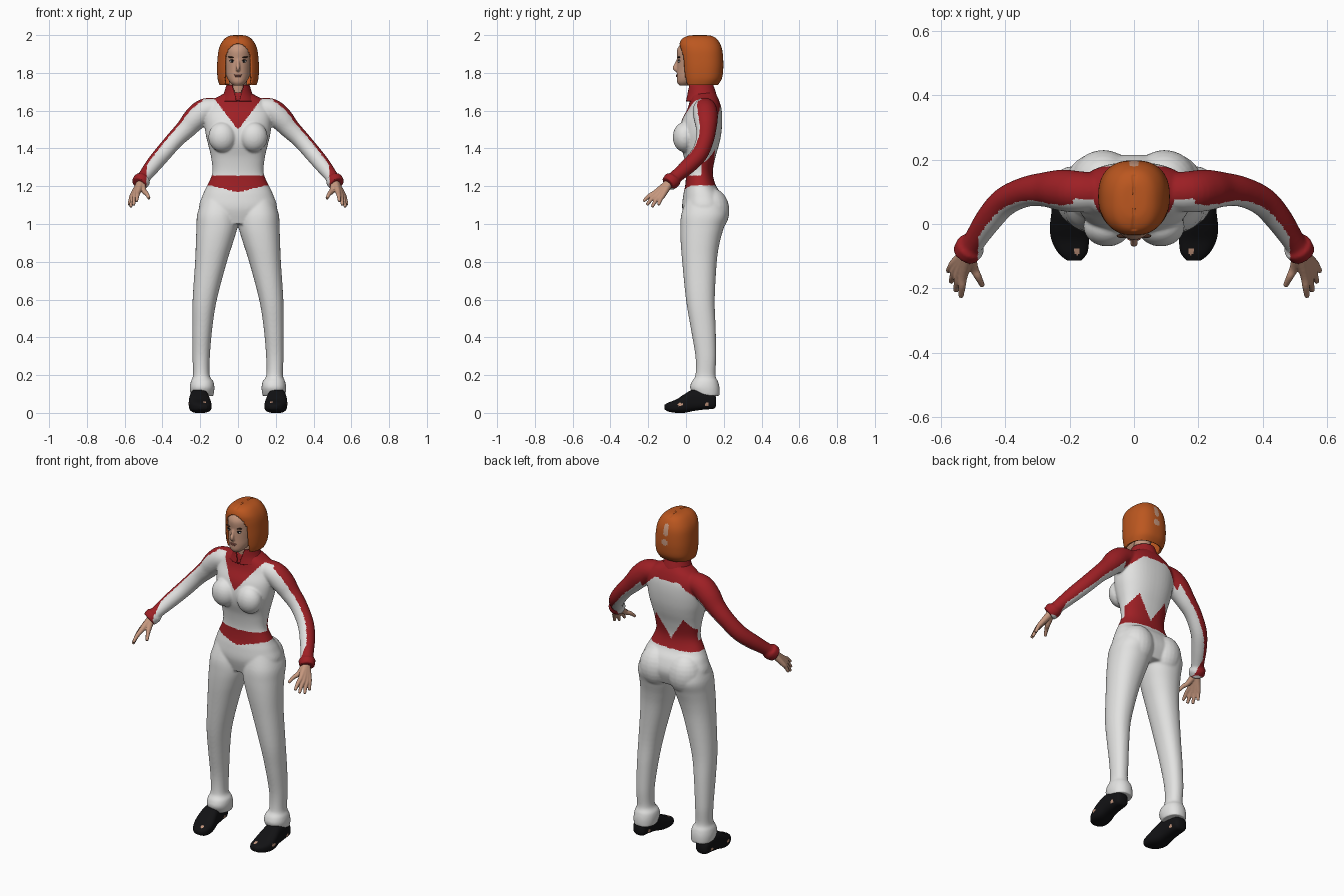
import bpy, bmesh, math
from mathutils import Vector, Matrix

if "Cube" in bpy.data.objects:
    bpy.data.objects.remove(bpy.data.objects["Cube"])


def material(name, rgb):
    m = bpy.data.materials.new(name)
    m.diffuse_color = (*rgb, 1)
    m.use_nodes = True
    m.node_tree.nodes["Principled BSDF"].inputs["Base Color"].default_value = m.diffuse_color
    return m


WHITE = material("white_cloth", (0.76, 0.76, 0.75))
RED = material("red_cloth", (0.34, 0.014, 0.018))
SKIN = material("skin", (0.56, 0.31, 0.21))
HAIR = material("orange_hair", (0.50, 0.095, 0.014))
BLACK = material("black_leather", (0.006, 0.006, 0.007))
LIPS = material("lips", (0.33, 0.12, 0.09))
BROW = material("dark_brown", (0.05, 0.02, 0.012))


def spline(rows, k):
    """Resample rows of numbers with a Catmull-Rom curve."""
    out = []
    for i in range(len(rows) - 1):
        a, b, c, d = (rows[max(0, min(len(rows) - 1, i + o))] for o in (-1, 0, 1, 2))
        for j in range(k):
            t = j / k
            out.append([0.5 * (2 * q + (r - p) * t + (2 * p - 5 * q + 4 * r - s) * t * t
                               + (3 * q - p - 3 * r + s) * t ** 3)
                        for p, q, r, s in zip(a, b, c, d)])
    return out + [list(rows[-1])]


def skin_rings(bm, rings, caps=True):
    vs = [[bm.verts.new(co) for co in ring] for ring in rings]
    n = len(vs[0])
    for a, b in zip(vs, vs[1:]):
        for i in range(n):
            bm.faces.new((a[i], a[(i + 1) % n], b[(i + 1) % n], b[i]))
    if caps:
        bm.faces.new(vs[0])
        bm.faces.new(vs[-1])


def loft(bm, rows, k=5, n=48, p=2.0, side=1, along="z", caps=True):
    """Rows: station, centre x, half width, low and high of the depth axis."""
    rings = []
    for st, cx, hw, lo, hi in spline(rows, k):
        ring = []
        for i in range(n):
            a = 2 * math.pi * (i + 0.5) / n
            c, s = math.cos(a), math.sin(a)
            x = side * (cx + hw * math.copysign(abs(c) ** (2 / p), c))
            d = (lo + hi) / 2 + (hi - lo) / 2 * math.copysign(abs(s) ** (2 / p), s)
            ring.append((x, d, st) if along == "z" else (x, st, d))
        rings.append(ring)
    skin_rings(bm, rings, caps)


def tube(bm, pts, k=5, n=24, side=1):
    """Points: x, y, z, radius."""
    rows = spline(pts, k)
    cs = [Vector((side * r[0], r[1], r[2])) for r in rows]
    rings = []
    for i, r in enumerate(rows):
        t = (cs[min(i + 1, len(cs) - 1)] - cs[max(i - 1, 0)]).normalized()
        u = t.cross(Vector((0, 1, 0))).normalized()
        w = t.cross(u)
        rings.append([cs[i] + r[3] * (math.cos(a) * u + math.sin(a) * w)
                      for a in (2 * math.pi * j / n for j in range(n))])
    skin_rings(bm, rings)


def ball(bm, c, r, tilt=0):
    m = Matrix.Translation(c) @ Matrix.Rotation(tilt, 4, "Y") @ Matrix.Diagonal((*r, 1))
    bmesh.ops.create_uvsphere(bm, u_segments=24, v_segments=14, radius=1, matrix=m)


def finish(name, bm, mats, rule=None, voxel=0, smooth=0, thick=0):
    """Make the object, bake its modifiers, then colour faces by rule."""
    bmesh.ops.recalc_face_normals(bm, faces=bm.faces)
    me = bpy.data.meshes.new(name)
    bm.to_mesh(me)
    bm.free()
    ob = bpy.data.objects.new(name, me)
    bpy.context.collection.objects.link(ob)
    if voxel:
        m = ob.modifiers.new("merge", "REMESH")
        m.mode, m.voxel_size = "VOXEL", voxel
    if smooth:
        m = ob.modifiers.new("soften", "SMOOTH")
        m.factor, m.iterations = 0.5, smooth
    if thick:
        m = ob.modifiers.new("thickness", "SOLIDIFY")
        m.thickness, m.offset = thick, -1
    dg = bpy.context.evaluated_depsgraph_get()
    ob.data = bpy.data.meshes.new_from_object(ob.evaluated_get(dg))
    ob.modifiers.clear()
    ob.data.materials.clear()
    for mat in mats:
        ob.data.materials.append(mat)
    for f in ob.data.polygons:
        f.use_smooth = True
        f.material_index = int(rule(f.center, f.normal)) if rule else 0
    return ob


# Jumpsuit: torso, bust, seat, legs and sleeves merged into one skin
bm = bmesh.new()
loft(bm, [(1.0, 0, .15, .0, .19), (1.08, 0, .205, -.02, .215), (1.15, 0, .188, -.015, .195),
          (1.2, 0, .165, -.005, .16), (1.27, 0, .136, .0, .142), (1.35, 0, .142, -.01, .155),
          (1.42, 0, .158, -.03, .175), (1.48, 0, .172, -.035, .187), (1.55, 0, .178, -.022, .192),
          (1.61, 0, .172, .008, .188), (1.655, 0, .135, .02, .175), (1.685, 0, .085, .025, .16),
          (1.7, 0, .06, .03, .15)], p=2.3)
for s in (1, -1):
    ball(bm, (s * .083, -.008, 1.46), (.074, .062, .08))
    ball(bm, (s * .095, .135, 1.07), (.1, .095, .12))
    loft(bm, [(1.13, .1, .09, .0, .2), (1.05, .108, .108, -.025, .22), (.98, .112, .108, -.03, .2),
              (.9, .125, .098, -.028, .178), (.8, .143, .084, -.02, .163), (.6, .176, .064, .0, .152),
              (.45, .189, .053, .025, .157), (.3, .195, .046, .05, .16), (.2, .194, .044, .05, .156),
              (.165, .19, .06, .03, .17), (.13, .19, .065, .022, .178), (.09, .19, .06, .045, .178)],
         side=s, p=2.2)
    tube(bm, [(.08, .1, 1.61, .055), (.17, .1, 1.602, .064), (.225, .105, 1.56, .064),
              (.275, .107, 1.505, .054), (.335, .1, 1.445, .047), (.4, .07, 1.37, .045),
              (.45, .015, 1.31, .042), (.5, -.06, 1.245, .035), (.507, -.07, 1.235, .046),
              (.524, -.095, 1.212, .042)], side=s)


def suit_red(c, n):
    ax, nx = abs(c.x), math.copysign(1, c.x) * n.x
    if ax > .19 and c.z > 1.19 and (ax > .23 or c.z > 1.4):
        return ax > .485 or .62 * nx + .6 * n.y + .5 * n.z > .2
    front = c.y < .078
    if c.z < 1.45:
        low = min(1.205, 1.168 + .25 * ax) if front else 1.205
        top = 1.255 if front else 1.26 + 1.5 * max(0, .09 - abs(ax - .09))
        return low < c.z < top
    if front:
        return c.z > 1.5 + 1.3 * ax
    return c.z > 1.62 - .9 * max(0, ax - .08)


finish("jumpsuit", bm, [WHITE, RED], suit_red, voxel=.006, smooth=6)

# Standing collar with a front notch
bm = bmesh.new()
loft(bm, [(1.65, 0, .098, .0, .17), (1.69, 0, .076, .006, .16), (1.735, 0, .062, .008, .145)],
     k=8, n=72, caps=False)
bmesh.ops.delete(bm, geom=[f for f in bm.faces if (c := f.calc_center_median()).y < .06
                           and abs(c.x) < .3 * (c.z - 1.63)], context="FACES")
finish("collar", bm, [RED], thick=.006)

# Neck and head with nose
bm = bmesh.new()
tube(bm, [(0, .085, 1.64, .048), (0, .075, 1.7, .047), (0, .07, 1.8, .047)])
finish("neck", bm, [SKIN])
bm = bmesh.new()
loft(bm, [(1.732, 0, .022, -.034, .02), (1.75, 0, .042, -.047, .05), (1.78, 0, .06, -.049, .1),
          (1.82, 0, .07, -.048, .15), (1.87, 0, .076, -.047, .165), (1.92, 0, .077, -.048, .17),
          (1.955, 0, .066, -.026, .155), (1.98, 0, .035, .01, .12)], k=6)
tube(bm, [(0, -.042, 1.872, .007), (0, -.052, 1.845, .009), (0, -.059, 1.825, .012),
          (0, -.045, 1.812, .009)])
finish("head", bm, [SKIN], voxel=.004, smooth=3)

# Face details
bm = bmesh.new()
ball(bm, (0, -.046, 1.789), (.021, .007, .004))
ball(bm, (0, -.046, 1.782), (.017, .007, .005))
finish("mouth", bm, [LIPS])
for part, mat, c, r, tilt in (("eye", WHITE, (.031, -.036, 1.861), (.013, .006, .006), 0),
                              ("pupil", BLACK, (.031, -.038, 1.861), (.006, .006, .006), 0),
                              ("eyelash", BLACK, (.031, -.037, 1.867), (.016, .007, .003), 0),
                              ("eyebrow", BROW, (.033, -.037, 1.882), (.021, .007, .004), -.15)):
    bm = bmesh.new()
    for s in (1, -1):
        ball(bm, (s * c[0], c[1], c[2]), r, s * tilt)
    finish(part + "_pair", bm, [mat])

# Bobbed hair with a face opening, centre parting and thin patches at the back
bm = bmesh.new()
loft(bm, [(1.735, 0, .098, -.012, .168), (1.77, 0, .108, -.02, .19), (1.82, 0, .111, -.026, .197),
          (1.87, 0, .109, -.03, .197), (1.92, 0, .103, -.034, .192), (1.955, 0, .09, -.034, .18),
          (1.983, 0, .068, -.018, .16), (1.997, 0, .042, .015, .13), (2.0, 0, .012, .05, .09)],
     k=8, n=96, p=2.4)


def face_gap(c):
    if c.z > 1.955 or c.y > .06:
        return False
    return abs(c.x) < .072 * math.sqrt(max(0, 1 - max(0, (c.z - 1.85) / .105) ** 2))


bmesh.ops.delete(bm, geom=[f for f in bm.faces if face_gap(f.calc_center_median())
                           or f.calc_center_median().z < 1.7352], context="FACES")
for v in bm.verts:
    if abs(v.co.x) < .004 and v.co.z > 1.95 and v.co.y < .15:
        v.co.z -= .004


def bald(c, n):
    return c.y > .13 and min(math.hypot(c.x / .016, (c.z - 1.925) / .035),
                             math.hypot((c.x - .004) / .02, (c.z - 1.85) / .02)) < 1


finish("hair", bm, [HAIR, SKIN], bald, thick=.012)

# Hands
FINGERS = [((.53, -.16, 1.168), (.537, -.226, 1.12)), ((.543, -.152, 1.157), (.553, -.208, 1.1)),
           ((.553, -.138, 1.15), (.568, -.18, 1.09)), ((.558, -.122, 1.152), (.577, -.146, 1.1)),
           ((.498, -.135, 1.175), (.47, -.192, 1.135))]
for s, side in ((1, "left"), (-1, "right")):
    bm = bmesh.new()
    for knuckle, tip in FINGERS:
        mid = [(a + b) / 2 for a, b in zip(knuckle, tip)]
        mid[2] += .006
        tube(bm, [(.513, -.085, 1.222, .022), (*knuckle, .0145), (*mid, .0115), (*tip, .008)],
             n=14, side=s)
    finish(side + "_hand", bm, [SKIN], voxel=.0035, smooth=3)

    # Shoes with small worn openings
    bm = bmesh.new()
    loft(bm, [(.16, .208, .022, .04, .08), (.147, .208, .038, .022, .1), (.1, .208, .045, .018, .12),
              (.04, .206, .05, .01, .125), (-.01, .203, .058, 0, .098), (-.05, .198, .058, 0, .072),
              (-.09, .19, .045, .006, .056), (-.113, .186, .022, .018, .044)],
         k=8, n=64, p=2.8, side=s, along="y")

    def worn(c, n):
        ax = abs(c.x)
        return (math.hypot(c.y - .11, (c.z - .045) * 1.5) < .013
                or (c.z > .04 and math.hypot(ax - .178, c.y + .085) < .011)
                or (ax > .23 and math.hypot(c.y + .03, (c.z - .045) * 1.5) < .013))

    finish(side + "_shoe", bm, [BLACK, SKIN], worn)
